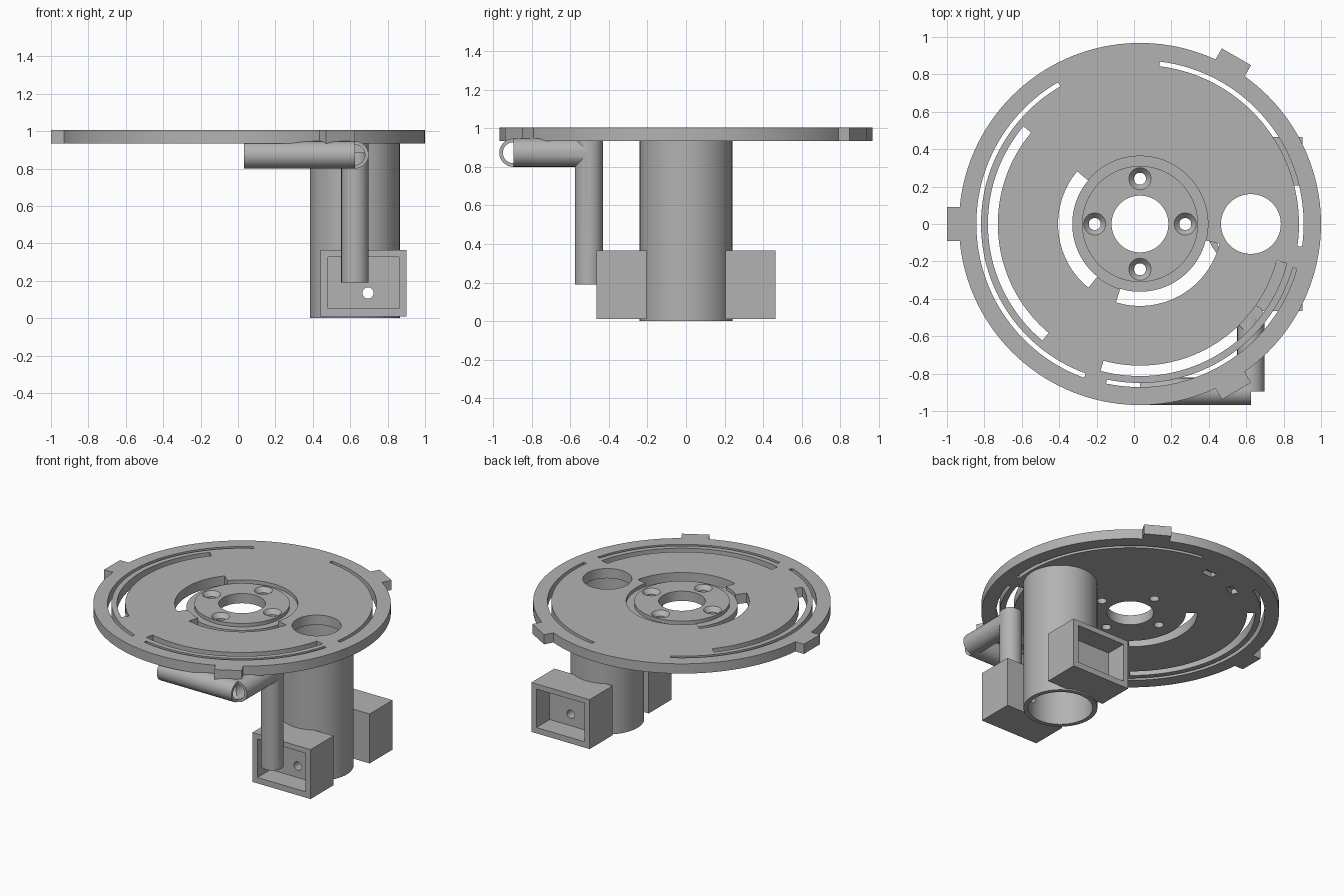
import bpy, bmesh, math
from mathutils import Matrix, Vector

old = bpy.data.objects.get("Cube")
if old:
    bpy.data.objects.remove(old, do_unlink=True)

grey = bpy.data.materials.new("plain_grey")
grey.use_nodes = True
COLOR = (0.45, 0.45, 0.45, 1)
grey.diffuse_color = COLOR
grey.node_tree.nodes["Principled BSDF"].inputs["Base Color"].default_value = COLOR

CX = 0.032            # disc centre
TX = 0.625            # tube and pipe centre
TOP, UNDER = 1.005, 0.935


def make(name, bm):
    bmesh.ops.recalc_face_normals(bm, faces=bm.faces)
    mesh = bpy.data.meshes.new(name)
    bm.to_mesh(mesh)
    bm.free()
    mesh.materials.append(grey)
    ob = bpy.data.objects.new(name, mesh)
    bpy.context.collection.objects.link(ob)
    return ob


def rod(name, a, b, r, r2=None, sides=48):
    """Cylinder or cone from point a to point b."""
    a, b = Vector(a), Vector(b)
    d = b - a
    m = Matrix.Translation((a + b) / 2) @ d.to_track_quat('Z', 'Y').to_matrix().to_4x4()
    bm = bmesh.new()
    bmesh.ops.create_cone(bm, cap_ends=True, segments=sides, radius1=r,
                          radius2=r if r2 is None else r2, depth=d.length, matrix=m)
    return make(name, bm)


def box(name, lo, hi, turn=None):
    lo, hi = Vector(lo), Vector(hi)
    m = Matrix.Translation((lo + hi) / 2) @ Matrix.Diagonal((*(hi - lo), 1))
    bm = bmesh.new()
    bmesh.ops.create_cube(bm, size=1, matrix=(turn or Matrix()) @ m)
    return make(name, bm)


def arc(name, r1, r2, start, end, z1, z2):
    """Curved bar around the disc centre; a full turn closes into a ring."""
    full = end - start >= 360
    n = max(12, int((end - start) / 2.5))
    bm = bmesh.new()
    loops = []
    for i in range(n if full else n + 1):
        t = math.radians(start + (end - start) * i / n)
        loops.append([bm.verts.new((CX + r * math.cos(t), r * math.sin(t), z))
                      for r, z in ((r1, z1), (r2, z1), (r2, z2), (r1, z2))])
    pairs = list(zip(loops, loops[1:])) + ([(loops[-1], loops[0])] if full else [])
    for p, q in pairs:
        for k in range(4):
            j = (k + 1) % 4
            bm.faces.new((p[k], p[j], q[j], q[k]))
    if not full:
        bm.faces.new(loops[0])
        bm.faces.new(loops[-1])
    return make(name, bm)


def combine(target, tool, op):
    mod = target.modifiers.new(op, 'BOOLEAN')
    mod.operation, mod.solver, mod.object = op, 'EXACT', tool
    bpy.ops.object.select_all(action='DESELECT')
    bpy.context.view_layer.objects.active = target
    target.select_set(True)
    bpy.ops.object.modifier_apply(modifier=mod.name)
    bpy.data.objects.remove(tool, do_unlink=True)


def cut(target, tool):
    combine(target, tool, 'DIFFERENCE')


def join(target, tool):
    combine(target, tool, 'UNION')


def disc_turn(deg):
    return Matrix.Translation((CX, 0, 0)) @ Matrix.Rotation(math.radians(deg), 4, 'Z')


# Disc with three edge tabs
disc = rod("slotted_disc", (CX, 0, UNDER), (CX, 0, TOP), 0.968, sides=160)
for deg in (60, 180, 300):
    join(disc, box("tab", (0.88, -0.09, UNDER), (1.032, 0.09, TOP), disc_turn(deg)))

# Curved slots: inner radius, outer radius, start and end angle
for slot in ((0.85, 0.875, 120, 250), (0.76, 0.813, 140, 230),
             (0.85, 0.875, -8, 83), (0.85, 0.872, -102, -16),
             (0.757, 0.813, -105, -15),
             (0.362, 0.438, 140, 231), (0.362, 0.438, -107, -14)):
    cut(disc, arc("slot", *slot, 0.8, 1.1))

# Hub groove, bore, countersunk screw holes and the tube opening
cut(disc, arc("groove", 0.31, 0.363, 0, 360, TOP - 0.025, 1.1))
cut(disc, rod("bore", (CX, 0, 0.8), (CX, 0, 1.1), 0.152))
for k in range(4):
    t = k * math.pi / 2
    x, y = CX + 0.242 * math.cos(t), 0.242 * math.sin(t)
    cut(disc, rod("screw_hole", (x, y, 0.8), (x, y, 1.1), 0.032, sides=32))
    cut(disc, rod("countersink", (x, y, TOP - 0.03), (x, y, TOP + 0.001), 0.032, 0.06, 32))
cut(disc, rod("opening", (TX, 0, 0.8), (TX, 0, 1.1), 0.16))

# Small pockets on the underside
for deg in (95, 116):
    cut(disc, box("pocket", (0.7, -0.045, 0.9), (0.75, 0.045, 0.97), disc_turn(deg)))

# Tube with a box on the front and one on the back
tube = rod("tube_with_boxes", (TX, 0, 0), (TX, 0, UNDER), 0.24, sides=96)
for s in (-1, 1):
    ys = sorted((s * 0.205, s * 0.465))
    join(tube, box("sensor_box", (0.44, ys[0], 0.01), (0.902, ys[1], 0.365)))
cut(tube, rod("tube_bore", (TX, 0, -0.1), (TX, 0, 1.1), 0.21, sides=96))
for s in (-1, 1):
    ys = sorted((s * 0.315, s * 0.6))
    cut(tube, box("recess", (0.48, ys[0], 0.052), (0.862, ys[1], 0.328)))
    cut(tube, rod("wire_hole", (0.695, s * 0.1, 0.135), (0.695, s * 0.4, 0.135), 0.03, sides=32))

# Bent hollow pipe: down leg, forward leg, side leg
PZ, PY, FY, R, IN = 0.873, -0.503, -0.895, 0.073, 0.054
pipe = rod("bent_pipe", (TX, PY, 0.19), (TX, PY, UNDER + 0.005), R)
join(pipe, rod("forward_leg", (TX, PY, PZ), (TX, FY, PZ), R))
join(pipe, rod("side_leg", (0.033, FY, PZ), (TX, FY, PZ), R))
cut(pipe, rod("down_bore", (TX, PY, 0.1), (TX, PY, PZ + 0.01), IN))
cut(pipe, rod("forward_bore", (TX, PY, PZ), (TX, FY - 0.01, PZ), IN))
cut(pipe, rod("side_bore", (-0.1, FY, PZ), (TX + 0.01, FY, PZ), IN))

# Smooth the round walls and keep the edges crisp
bpy.ops.object.select_all(action='DESELECT')
for ob in (disc, tube, pipe):
    ob.select_set(True)
bpy.context.view_layer.objects.active = disc
bpy.ops.object.shade_smooth_by_angle(angle=math.radians(25))
